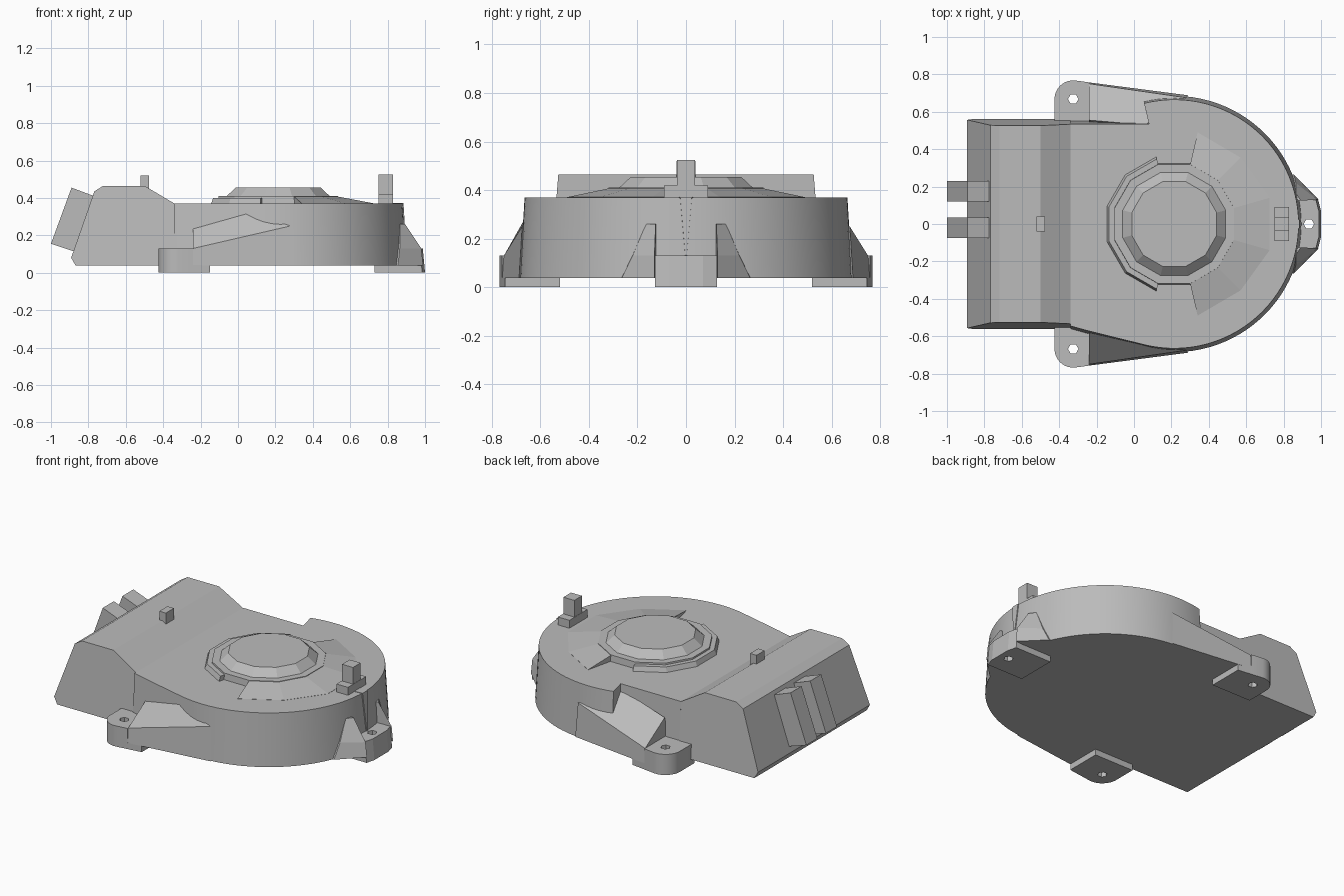
import bpy, bmesh, math

if "Cube" in bpy.data.objects:
    bpy.data.objects.remove(bpy.data.objects["Cube"])

grey = bpy.data.materials.new("light_grey")
grey.diffuse_color = (0.5, 0.5, 0.5, 1)
grey.use_nodes = True
grey.node_tree.nodes["Principled BSDF"].inputs["Base Color"].default_value = grey.diffuse_color
CX = 0.215  # centre of the round housing


def loft(name, rings, smooth=False):
    """Skin a list of equal-length point rings and cap both ends."""
    bm = bmesh.new()
    vs = [[bm.verts.new(p) for p in r] for r in rings]
    n = len(vs[0])
    for a, b in zip(vs, vs[1:]):
        for i in range(n):
            j = (i + 1) % n
            bm.faces.new((a[i], a[j], b[j], b[i]))
    bm.faces.new(vs[0][::-1])
    bm.faces.new(vs[-1])
    bmesh.ops.recalc_face_normals(bm, faces=bm.faces)
    me = bpy.data.meshes.new(name)
    bm.to_mesh(me)
    bm.free()
    me.materials.append(grey)
    ob = bpy.data.objects.new(name, me)
    bpy.context.collection.objects.link(ob)
    if smooth:
        bpy.ops.object.select_all(action='DESELECT')
        ob.select_set(True)
        bpy.context.view_layer.objects.active = ob
        bpy.ops.object.shade_smooth_by_angle(angle=math.radians(25))
    return ob


def prism(name, pts, z0, z1, smooth=False):
    return loft(name, [[(x, y, z) for x, y in pts] for z in (z0, z1)], smooth)


def box(name, x0, x1, y0, y1, z0, z1):
    return prism(name, [(x0, y0), (x1, y0), (x1, y1), (x0, y1)], z0, z1)


def arc(cx, cy, r, a0, a1, n):
    out = []
    for i in range(n + 1):
        a = math.radians(a0 + (a1 - a0) * i / n)
        out.append((cx + r * math.cos(a), cy + r * math.sin(a)))
    return out


def drill(ob, x, y):
    """Cut a vertical screw hole."""
    cut = prism("hole_cutter", arc(x, y, 0.028, 0, 300, 5), -0.1, 0.25)
    cut.hide_render = True
    m = ob.modifiers.new("hole", 'BOOLEAN')
    m.operation, m.object, m.solver = 'DIFFERENCE', cut, 'EXACT'
    bpy.context.view_layer.objects.active = ob
    bpy.ops.object.select_all(action='DESELECT')
    ob.select_set(True)
    bpy.ops.object.modifier_apply(modifier=m.name)
    bpy.data.objects.remove(cut)


# Round housing, slightly drafted, with a neck towards the outlet
def housing_ring(d, z):
    pts = arc(CX, 0, 0.66 + d, -104, 104, 56)
    pts += [(0.08, 0.53 + d), (-0.34, 0.53 + d), (-0.34, -0.54 - d), (-0.25, -0.565 - d)]
    return [(x, y, z) for x, y in pts]


loft("housing", [housing_ring(0.025, 0.038), housing_ring(0.005, 0.37)], True)

# Outlet duct: side profile with walls leaning inwards
duct = [(-0.868, 0.038), (-0.892, 0.08), (-0.768, 0.435), (-0.72, 0.465),
        (-0.5, 0.465), (-0.34, 0.37), (-0.34, 0.038)]
loft("outlet_duct", [[(x, s * (0.56 - 0.08 * (z - 0.04)), z) for x, z in duct] for s in (-1, 1)])

# Tilted connector blocks on the duct end
tab = [(-1.0, 0.155), (-0.89, 0.455), (-0.77, 0.41), (-0.88, 0.115)]
for i, (y0, y1) in enumerate([(-0.075, 0.035), (0.12, 0.23)]):
    loft(f"connector_{i + 1}", [[(x, y, z) for x, z in tab] for y in (y0, y1)])

# Side mounts: rounded lug with hole, foot pad and rising gusset
for s, side in ((-1, "front"), (1, "back")):
    lug = arc(-0.325, 0.668, 0.1, 180, 85, 8) + [(-0.24, 0.757), (-0.24, 0.52), (-0.425, 0.52)]
    ob = prism(side + "_lug", [(x, s * y) for x, y in lug], 0, 0.13, True)
    drill(ob, -0.325, s * 0.668)
    pad = [(-0.24, 0.52), (-0.15, 0.52), (-0.15, 0.745), (-0.24, 0.757)]
    prism(side + "_foot_pad", [(x, s * y) for x, y in pad], 0, 0.04)
    inner = 0.64 if s < 0 else 0.53
    foot = [(-0.24, 0.757), (-0.24, 0.5), (0.06, 0.5), (0.29, 0.688)]
    top = [(-0.24, 0.75, 0.13), (-0.24, 0.555, 0.25), (0.06, inner, 0.325), (0.28, 0.675, 0.25)]
    loft(side + "_gusset", [[(x, s * y, 0.038) for x, y in foot], [(x, s * y, z) for x, y, z in top]])
    # Flared buttress beside the end lug
    rings = [(0.038, [(0.8, 0.27), (0.855, 0.265), (0.99, 0.13), (0.8, 0.12)]),
             (0.13, [(0.8, 0.225), (0.865, 0.22), (0.98, 0.13), (0.8, 0.12)]),
             (0.26, [(0.8, 0.17), (0.865, 0.165), (0.893, 0.125), (0.8, 0.12)])]
    loft(side + "_buttress", [[(x, s * y, z) for x, y in p] for z, p in rings])

# End lug with hole, and its pointed rib
end = [(0.73, -0.127), (0.985, -0.127), (1.0, -0.07), (1.0, 0.07), (0.985, 0.127), (0.73, 0.127)]
ob = loft("end_lug", [[(x, y, 0) for x, y in end],
                      [(x - (0.012 if x > 0.9 else 0), y, 0.13) for x, y in end]])
drill(ob, 0.935, 0)
loft("end_rib", [[(0.84, 0.004, 0.12), (0.9, 0.002, 0.12), (0.9, -0.002, 0.12), (0.84, -0.004, 0.12)],
                 [(0.83, 0.028, 0.372), (0.885, 0.024, 0.372), (0.885, -0.024, 0.372), (0.83, -0.028, 0.372)]])

# Twelve-sided hub cap
hub = [(0.335, 0.36), (0.33, 0.41), (0.285, 0.41), (0.235, 0.455)]
loft("hub_cap", [[(x, y, z) for x, y in arc(CX, 0, r, 15, 345, 11)] for r, z in hub])

# Raised band around the outlet side of the hub
band = [(0.31, 0.36), (0.31, 0.4), (0.36, 0.4), (0.375, 0.36)]
angles = [105, 135, 165, 195, 225, 255]
loft("hub_band", [[(CX + r * math.cos(math.radians(a)), r * math.sin(math.radians(a)), z)
                   for r, z in band] for a in angles])

# Shallow sloping swell on the far side of the hub
outer = [(0.34, 0.49), (0.57, 0.355), (0.725, 0.14)]
outer += [(x, -y) for x, y in outer[::-1]]
inner = arc(CX, 0, 0.325, 75, -75, 5)
loft("top_swell", [[(ix, iy, 0.36), (ix, iy, 0.408), (ox, oy, 0.371), (ox, oy, 0.36)]
                   for (ix, iy), (ox, oy) in zip(inner, outer)])

# Upright posts
box("post_base", 0.75, 0.83, -0.09, 0.09, 0.36, 0.42)
box("post", 0.752, 0.828, -0.038, 0.038, 0.36, 0.525)
box("duct_peg", -0.52, -0.475, -0.04, 0.04, 0.45, 0.52)
